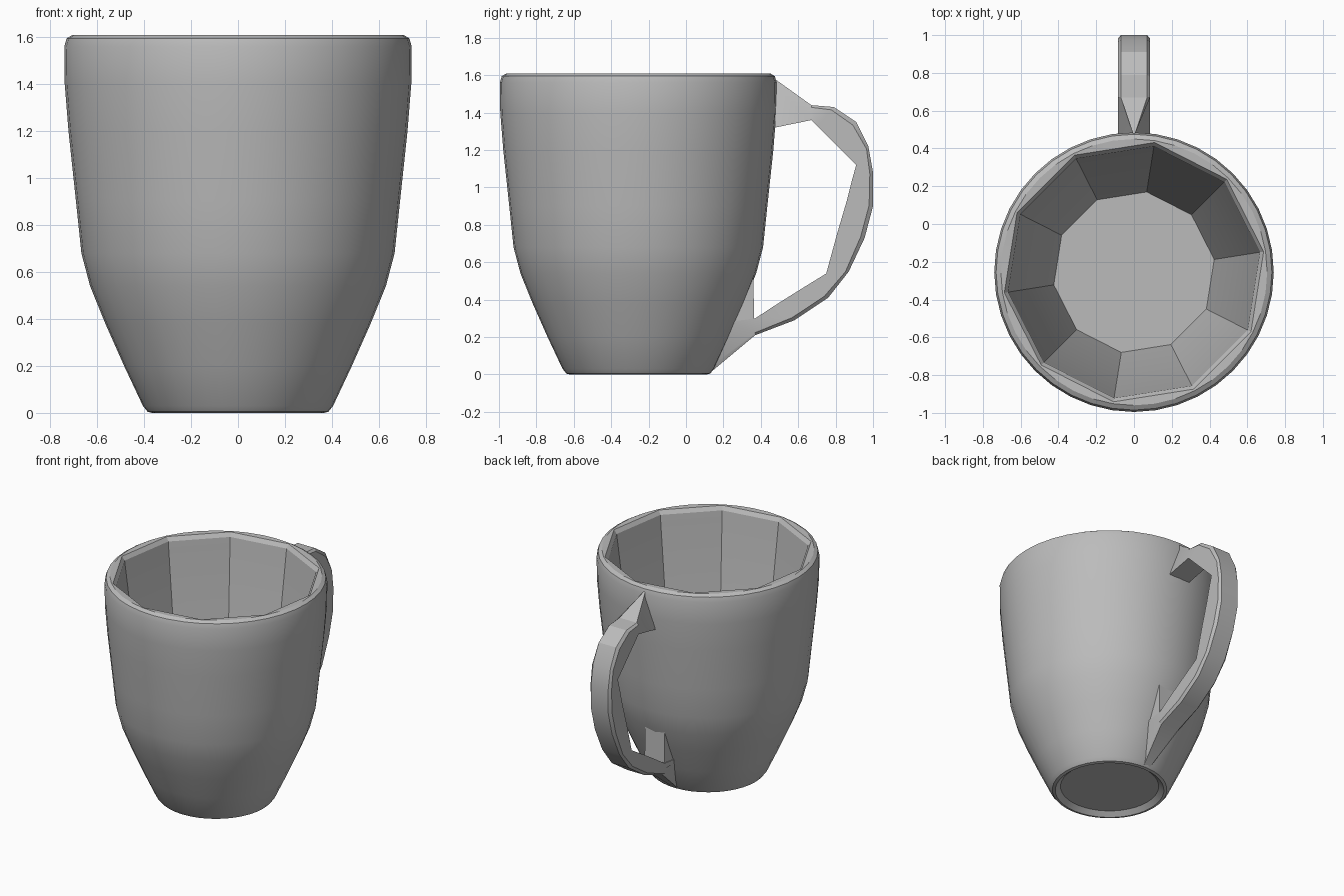
import bpy, bmesh
from math import pi, cos, sin

cube = bpy.data.objects.get("Cube")
if cube:
    bpy.data.objects.remove(cube)

grey = bpy.data.materials.new("grey ceramic")
grey.use_nodes = True
COLOUR = (0.5, 0.5, 0.5, 1)
grey.diffuse_color = COLOUR
grey.node_tree.nodes["Principled BSDF"].inputs["Base Color"].default_value = COLOUR

CENTRE_Y = -0.255
SEGMENTS, INNER_SIDES = 40, 10


def finish(name, bm, angle):
    bmesh.ops.recalc_face_normals(bm, faces=bm.faces)
    mesh = bpy.data.meshes.new(name)
    bm.to_mesh(mesh)
    bm.free()
    mesh.materials.append(grey)
    obj = bpy.data.objects.new(name, mesh)
    bpy.context.collection.objects.link(obj)
    bpy.ops.object.select_all(action="DESELECT")
    obj.select_set(True)
    bpy.context.view_layer.objects.active = obj
    bpy.ops.object.shade_smooth_by_angle(angle=angle)
    return obj


def bridge(bm, loops):
    for a, b in zip(loops, loops[1:]):
        n = len(a)
        for i in range(n):
            bm.faces.new((a[i], a[(i + 1) % n], b[(i + 1) % n], b[i]))


def ring(bm, r, z, faceted):
    """A ring of the cup; faceted rings follow a regular polygon."""
    verts = []
    for i in range(SEGMENTS):
        a = 2 * pi * i / SEGMENTS
        rad = r
        if faceted:
            step = 2 * pi / INNER_SIDES
            rad = r * cos(step / 2) / cos(a % step - step / 2)
        a += 2 * pi / SEGMENTS
        verts.append(bm.verts.new((rad * cos(a), CENTRE_Y + rad * sin(a), z)))
    return verts


# Cup: round outside and rim, ten-sided inside, slightly hollow foot
outside = [(0.33, 0.03), (0.365, 0), (0.385, 0.005), (0.405, 0.03),
           (0.485, 0.2), (0.565, 0.38), (0.63, 0.54), (0.667, 0.68),
           (0.69, 0.9), (0.722, 1.2), (0.738, 1.4), (0.74, 1.56),
           (0.73, 1.595), (0.705, 1.61)]
inside = [(0.695, 1.608), (0.675, 1.58), (0.665, 1.5), (0.56, 0.65), (0.43, 0.12)]
bm = bmesh.new()
loops = [ring(bm, r, z, False) for r, z in outside]
loops += [ring(bm, r, z, True) for r, z in inside]
bridge(bm, loops)
bm.faces.new(loops[0])
bm.faces.new(loops[-1])
finish("cup", bm, pi / 7)

# Handle: outer (y, z), inner (y, z) and outer half width at each station
HALF = 0.085
stations = [
    ((0.475, 1.58), (0.475, 1.32), 0.005),
    ((0.67, 1.44), (0.67, 1.36), HALF),
    ((0.79, 1.43), (0.70, 1.33), HALF),
    ((0.91, 1.35), (0.79, 1.24), HALF),
    ((0.975, 1.22), (0.91, 1.12), HALF),
    ((1.0, 1.08), (0.885, 1.03), HALF),
    ((1.0, 0.9), (0.86, 0.93), HALF),
    ((0.955, 0.73), (0.81, 0.76), HALF),
    ((0.87, 0.55), (0.75, 0.54), HALF),
    ((0.76, 0.41), (0.62, 0.46), HALF),
    ((0.58, 0.29), (0.5, 0.385), HALF),
    ((0.37, 0.21), (0.37, 0.30), HALF),
    ((0.13, 0.01), (0.22, 0.28), 0.03),
]
bm = bmesh.new()
loops = []
for (oy, oz), (iy, iz), w in stations:
    # slightly chamfered outer corners
    cy, cz = oy + (iy - oy) * 0.15, oz + (iz - oz) * 0.15
    section = [(-w * 0.82, oy, oz), (w * 0.82, oy, oz), (w, cy, cz),
               (HALF, iy, iz), (-HALF, iy, iz), (-w, cy, cz)]
    loops.append([bm.verts.new(p) for p in section])
bridge(bm, loops)
bm.faces.new(loops[0])
bm.faces.new(loops[-1])
finish("handle", bm, pi / 9)

# Wedge that fills the gap between the lower handle and the cup wall
bm = bmesh.new()
wedge = [(0.365, 0.25), (0.36, 0.53), (0.33, 0.5), (0.22, 0.26)]
bridge(bm, [[bm.verts.new((x, y, z)) for y, z in wedge] for x in (-0.08, 0.08)])
bm.verts.ensure_lookup_table()
bm.faces.new(bm.verts[:4])
bm.faces.new(bm.verts[4:])
finish("handle_wedge", bm, pi / 9)
